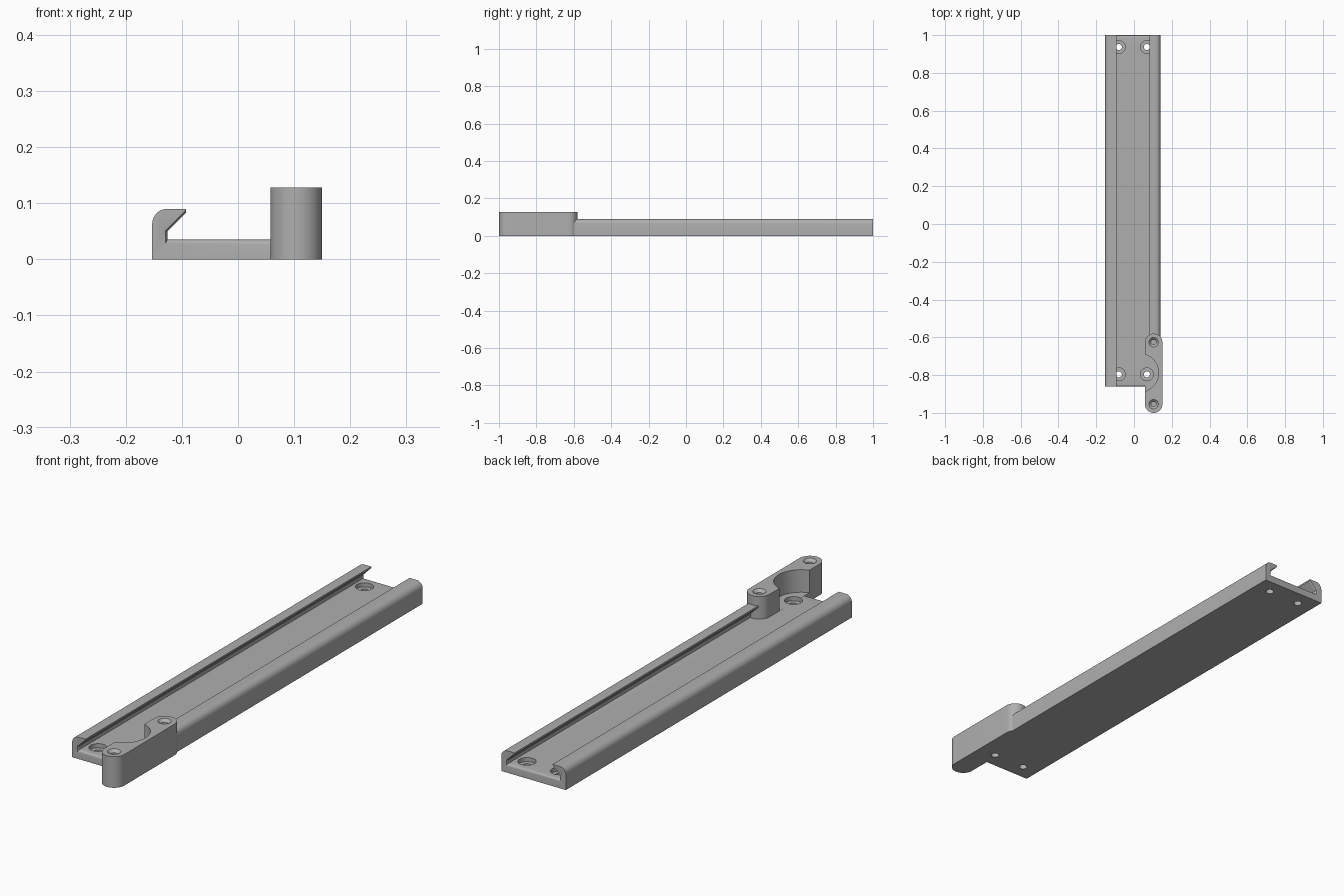
import bpy, bmesh
from math import sin, cos, pi, radians

if "Cube" in bpy.data.objects:
    bpy.data.objects.remove(bpy.data.objects["Cube"])

grey = bpy.data.materials.new("plain grey")
grey.use_nodes = True
colour = (0.43, 0.43, 0.43, 1)
grey.diffuse_color = colour
grey.node_tree.nodes["Principled BSDF"].inputs["Base Color"].default_value = colour

MID = -0.006          # centre line of the rail
FLOOR = 0.035         # channel floor height
FRONT, BACK = -0.86, 1.0


def loft(name, rings):
    """Solid skinned through equal-length rings of points, capped at both ends."""
    bm = bmesh.new()
    loops = [[bm.verts.new(p) for p in ring] for ring in rings]
    n = len(loops[0])
    for a, b in zip(loops, loops[1:]):
        for i in range(n):
            bm.faces.new((a[i], a[(i + 1) % n], b[(i + 1) % n], b[i]))
    bm.faces.new(loops[0])
    bm.faces.new(loops[-1])
    bmesh.ops.recalc_face_normals(bm, faces=bm.faces)
    mesh = bpy.data.meshes.new(name)
    bm.to_mesh(mesh)
    bm.free()
    mesh.materials.append(grey)
    ob = bpy.data.objects.new(name, mesh)
    bpy.context.collection.objects.link(ob)
    return ob


def circle(x, y, z, r, n=40):
    return [(x + r * cos(2 * pi * i / n), y + r * sin(2 * pi * i / n), z) for i in range(n)]


def turned(name, x, y, steps):
    """Round solid from (height, radius) steps."""
    return loft(name, [circle(x, y, z, r) for z, r in steps])


def combine(target, other, operation):
    mod = target.modifiers.new(operation, 'BOOLEAN')
    mod.operation = operation
    mod.solver = 'EXACT'
    mod.object = other
    bpy.ops.object.select_all(action='DESELECT')
    bpy.context.view_layer.objects.active = target
    target.select_set(True)
    bpy.ops.object.modifier_apply(modifier=mod.name)
    bpy.data.objects.remove(other)


def rail_section(y, d):
    """Channel with hooked lips; d widens the inside for the rounded ends."""
    w, r, top = 0.147, 0.027, 0.09
    half = [(w, 0)]
    half += [(w - r + r * cos(t * pi / 16), top - r + r * sin(t * pi / 16)) for t in range(9)]
    half += [(0.087, top), (0.087, 0.083 + 1.41 * d),
             (0.12 + d, 0.05 + 0.41 * d), (0.12 + d, FLOOR - 2 * d)]
    outline = half + [(-x, z) for x, z in reversed(half)]
    return [(MID + x, y, z) for x, z in outline]


# Rail with softened channel ends
ease = [(0.009 * (1 - cos(t * pi / 8)), 0.0045 * (1 - sin(t * pi / 8))) for t in range(5)]
rings = [rail_section(FRONT + s, d) for s, d in ease]
rings += [rail_section(BACK - s, d) for s, d in reversed(ease)]
body = loft("rail_with_clamp_block", rings)

# Round-ended clamp block
BX, BR, Y1, Y2 = 0.104, 0.046, -0.954, -0.626


def block_ring(z):
    ring = []
    for y, start in ((Y2, 0), (Y1, pi)):
        ring += [(BX + BR * cos(start + pi * i / 24), y + BR * sin(start + pi * i / 24), z)
                 for i in range(25)]
    return ring


combine(body, loft("block", [block_ring(0), block_ring(0.128)]), 'UNION')

# Round recess in the block
combine(body, loft("recess", [circle(0.028, -0.788, z, 0.102, 96) for z in (FLOOR + 0.0003, 0.2)]),
        'DIFFERENCE')

# Blind countersunk holes in the block
for y in (Y1, Y2):
    hole = turned("block_hole", BX, y, [(0.04, 0.013), (0.117, 0.013), (0.128, 0.025), (0.14, 0.025)])
    combine(body, hole, 'DIFFERENCE')

# Counterbored screw holes through the floor
for x in (-0.074, 0.074):
    for y in (-0.796, 0.937):
        hole = turned("screw_hole", MID + x, y,
                      [(-0.02, 0.016), (0.018, 0.016), (0.0181, 0.034), (0.05, 0.034)])
        combine(body, hole, 'DIFFERENCE')

bpy.ops.object.shade_smooth_by_angle(angle=radians(30))
